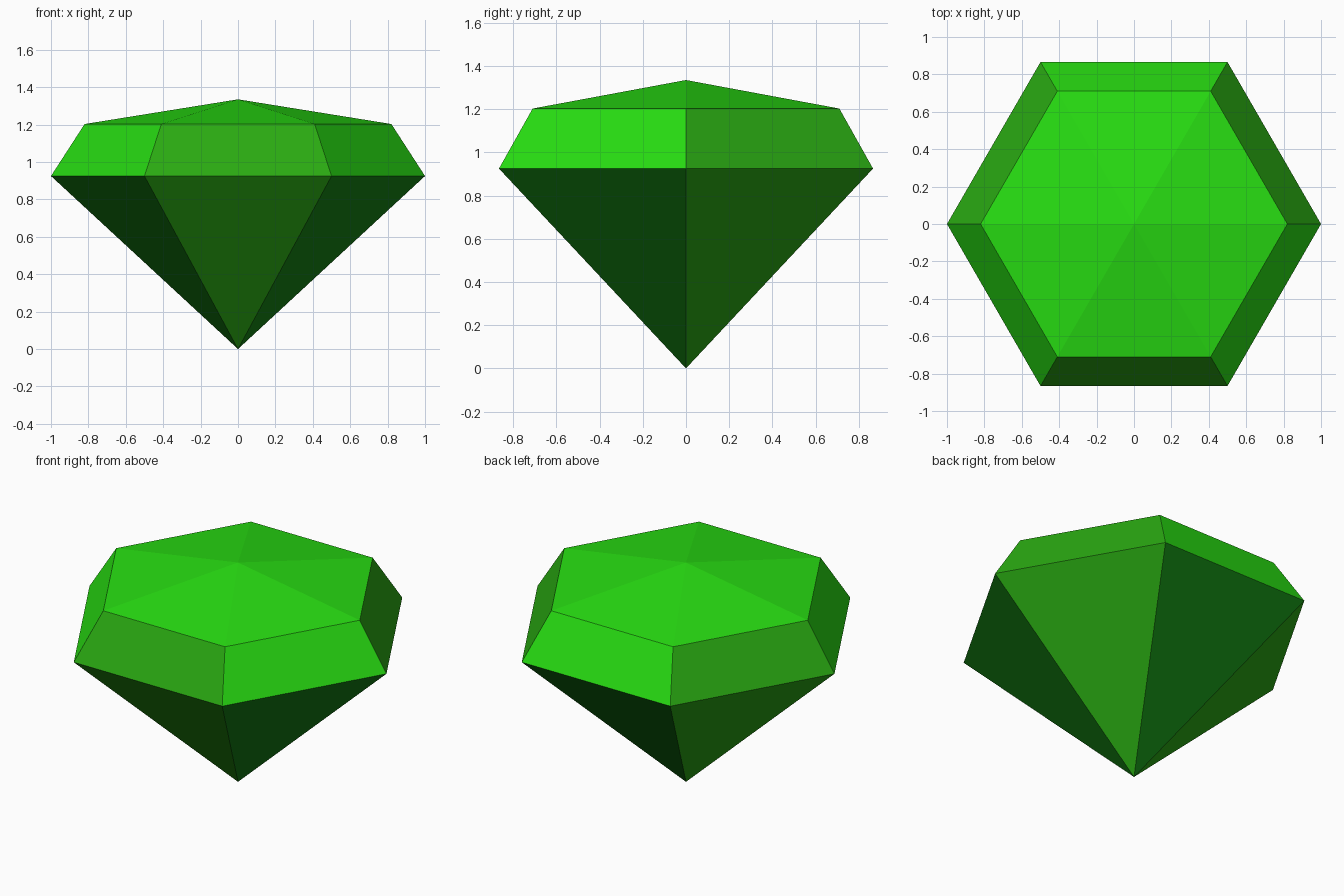
import bpy, bmesh, math

if "Cube" in bpy.data.objects:
    bpy.data.objects.remove(bpy.data.objects["Cube"])


def make_material(name, rgb):
    mat = bpy.data.materials.new(name)
    mat.diffuse_color = (*rgb, 1.0)
    mat.use_nodes = True
    mat.node_tree.nodes["Principled BSDF"].inputs["Base Color"].default_value = mat.diffuse_color
    return mat


bright = make_material("bright_green", (0.021, 0.73, 0.006))
medium = make_material("medium_green", (0.023, 0.40, 0.006))
deep = make_material("deep_green", (0.0065, 0.216, 0.006))

SIDES = 6
GIRDLE_R, GIRDLE_Z = 1.0, 0.925
TABLE_R, TABLE_Z = 0.82, 1.203
PEAK_Z = 1.335

bm = bmesh.new()


def ring(radius, z):
    return [bm.verts.new((radius * math.cos(math.tau * i / SIDES),
                          radius * math.sin(math.tau * i / SIDES), z))
            for i in range(SIDES)]


def facet(verts, slot):
    bm.faces.new(verts).material_index = slot


tip = bm.verts.new((0, 0, 0))
girdle = ring(GIRDLE_R, GIRDLE_Z)
table = ring(TABLE_R, TABLE_Z)
peak = bm.verts.new((0, 0, PEAK_Z))

for i in range(SIDES):
    j = (i + 1) % SIDES
    even = i % 2 == 0
    # Pointed lower facets, alternating medium and deep
    facet((tip, girdle[j], girdle[i]), 1 if even else 2)
    # Sloped crown band, alternating medium and bright
    facet((girdle[i], girdle[j], table[j], table[i]), 1 if even else 0)
    # Shallow peaked top
    facet((table[i], table[j], peak), 0)

mesh = bpy.data.meshes.new("gemstone")
bm.to_mesh(mesh)
bm.free()
for mat in (bright, medium, deep):
    mesh.materials.append(mat)
gem = bpy.data.objects.new("gemstone", mesh)
bpy.context.collection.objects.link(gem)
